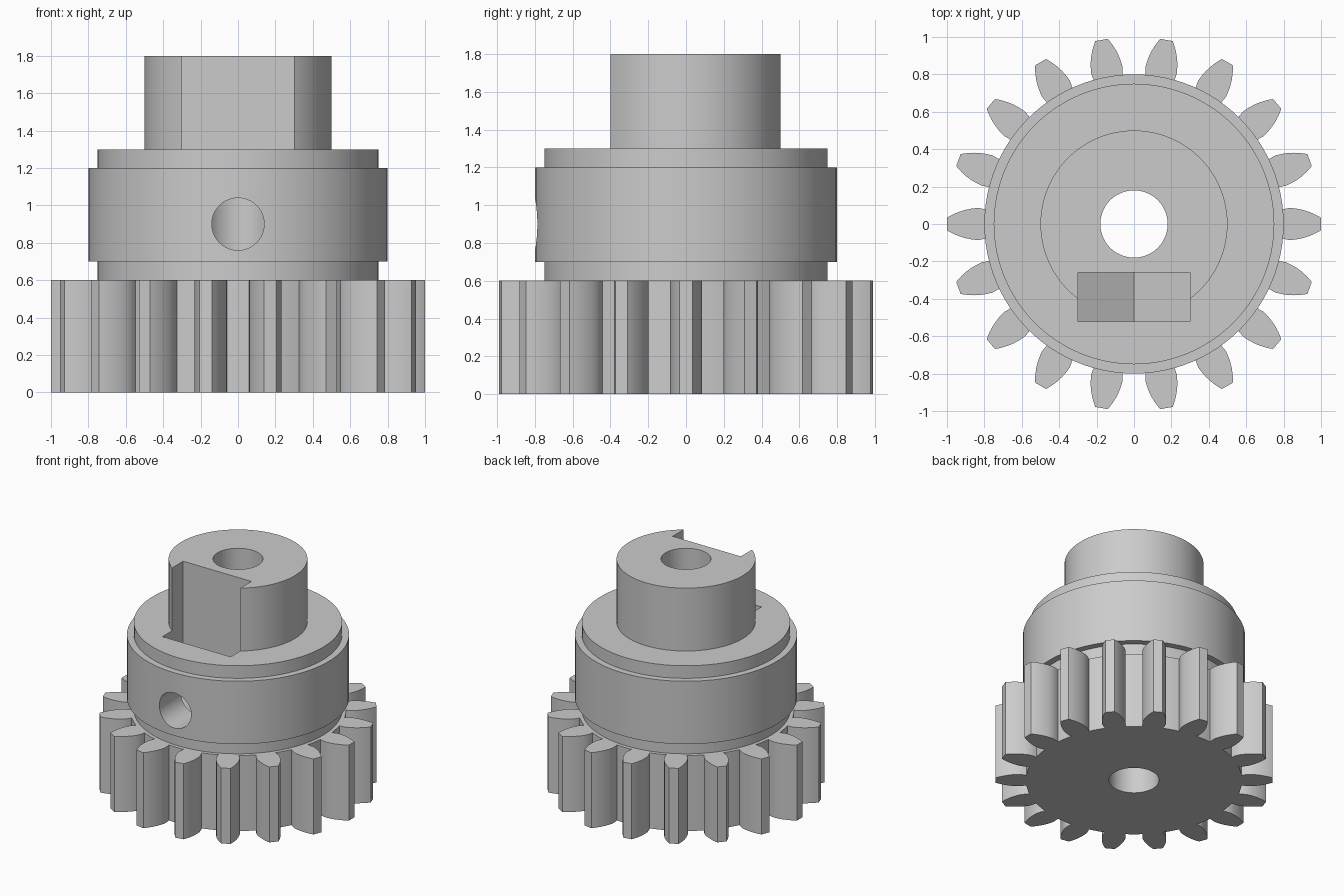
import bpy, bmesh
from math import sin, cos, pi, atan2, sqrt
from mathutils import Matrix, Vector

cube = bpy.data.objects.get("Cube")
if cube:
    bpy.data.objects.remove(cube, do_unlink=True)

grey = bpy.data.materials.new("plain grey")
grey.use_nodes = True
GREY = (0.6, 0.6, 0.6, 1)
grey.diffuse_color = GREY
grey.node_tree.nodes["Principled BSDF"].inputs["Base Color"].default_value = GREY


def make_object(name, bm):
    bmesh.ops.recalc_face_normals(bm, faces=bm.faces)
    mesh = bpy.data.meshes.new(name)
    bm.to_mesh(mesh)
    bm.free()
    mesh.materials.append(grey)
    obj = bpy.data.objects.new(name, mesh)
    bpy.context.collection.objects.link(obj)
    return obj


def prism(name, points, direction):
    """Extrude a closed outline along a direction."""
    bm = bmesh.new()
    face = bm.faces.new([bm.verts.new(p) for p in points])
    result = bmesh.ops.extrude_face_region(bm, geom=[face], use_keep_orig=True)
    moved = [v for v in result["geom"] if isinstance(v, bmesh.types.BMVert)]
    bmesh.ops.translate(bm, verts=moved, vec=direction)
    return make_object(name, bm)


def lathe(name, profile, sides=96):
    """Spin a radius/height profile around z; both ends lie on the axis."""
    bm = bmesh.new()
    verts = [bm.verts.new((r, 0, z)) for r, z in profile]
    edges = [bm.edges.new(pair) for pair in zip(verts, verts[1:])]
    bmesh.ops.spin(bm, geom=verts + edges, cent=(0, 0, 0), axis=(0, 0, 1),
                   angle=2 * pi, steps=sides, use_merge=True)
    bmesh.ops.remove_doubles(bm, verts=bm.verts, dist=0.0001)
    return make_object(name, bm)


def combine(target, other, operation):
    mod = target.modifiers.new(operation, "BOOLEAN")
    mod.operation = operation
    mod.solver = "EXACT"
    mod.object = other
    bpy.context.view_layer.objects.active = target
    bpy.ops.object.modifier_apply(modifier=mod.name)
    bpy.data.objects.remove(other, do_unlink=True)


# Toothed rim: one curved tooth flank, mirrored and repeated
TEETH = 18
flank = [(0.775, 0.072), (0.80, 0.080), (0.835, 0.086), (0.87, 0.082),
         (0.90, 0.076), (0.93, 0.067), (0.96, 0.055), (0.98, 0.045), (0.999, 0.034)]
tooth = [(r, -w) for r, w in flank] + [(r, w) for r, w in reversed(flank)]
outline = []
for i in range(TEETH):
    turn = Matrix.Rotation(2 * pi * i / TEETH, 3, "Z")
    outline += [turn @ Vector((x, y, 0)) for x, y in tooth]
    # curved floor between neighbouring teeth
    start = atan2(flank[0][1], flank[0][0])
    radius = sqrt(flank[0][0] ** 2 + flank[0][1] ** 2)
    gap = 2 * pi / TEETH - 2 * start
    for k in (1, 2, 3):
        a = start + gap * k / 4
        outline.append(turn @ Vector((radius * cos(a), radius * sin(a), 0)))
pulley = prism("gear_with_hub", outline, (0, 0, 0.6))

# Stepped collar and top boss
hub = lathe("hub", [(0, 0.3), (0.75, 0.3), (0.75, 0.7), (0.8, 0.7), (0.8, 1.2),
                    (0.75, 1.2), (0.75, 1.3), (0.5, 1.3), (0.5, 1.8), (0, 1.8)])
combine(pulley, hub, "UNION")

# Shaft bore
bore = lathe("bore", [(0, -0.2), (0.18, -0.2), (0.18, 2), (0, 2)], 64)
combine(pulley, bore, "DIFFERENCE")

# Nut slot: drops from the top and ends in a V
SCREW_Z, HALF = 0.9, 0.3
side_z = SCREW_Z - HALF / sqrt(3)
tip_z = SCREW_Z - 2 * HALF / sqrt(3)
slot = [(-HALF, 2), (-HALF, side_z), (0, tip_z), (HALF, side_z), (HALF, 2)]
nut_slot = prism("nut_slot", [(x, -0.52, z) for x, z in slot], (0, 0.26, 0))
combine(pulley, nut_slot, "DIFFERENCE")

# Set screw hole, from the front into the bore
ring = [2 * pi * i / 48 for i in range(48)]
screw_hole = prism("screw_hole",
                   [(0.14 * cos(a), -1, SCREW_Z + 0.14 * sin(a)) for a in ring], (0, 1, 0))
combine(pulley, screw_hole, "DIFFERENCE")

# Smooth round walls, crisp edges
bpy.ops.object.select_all(action="DESELECT")
pulley.select_set(True)
bpy.context.view_layer.objects.active = pulley
bpy.ops.object.shade_smooth_by_angle(angle=pi / 7)
